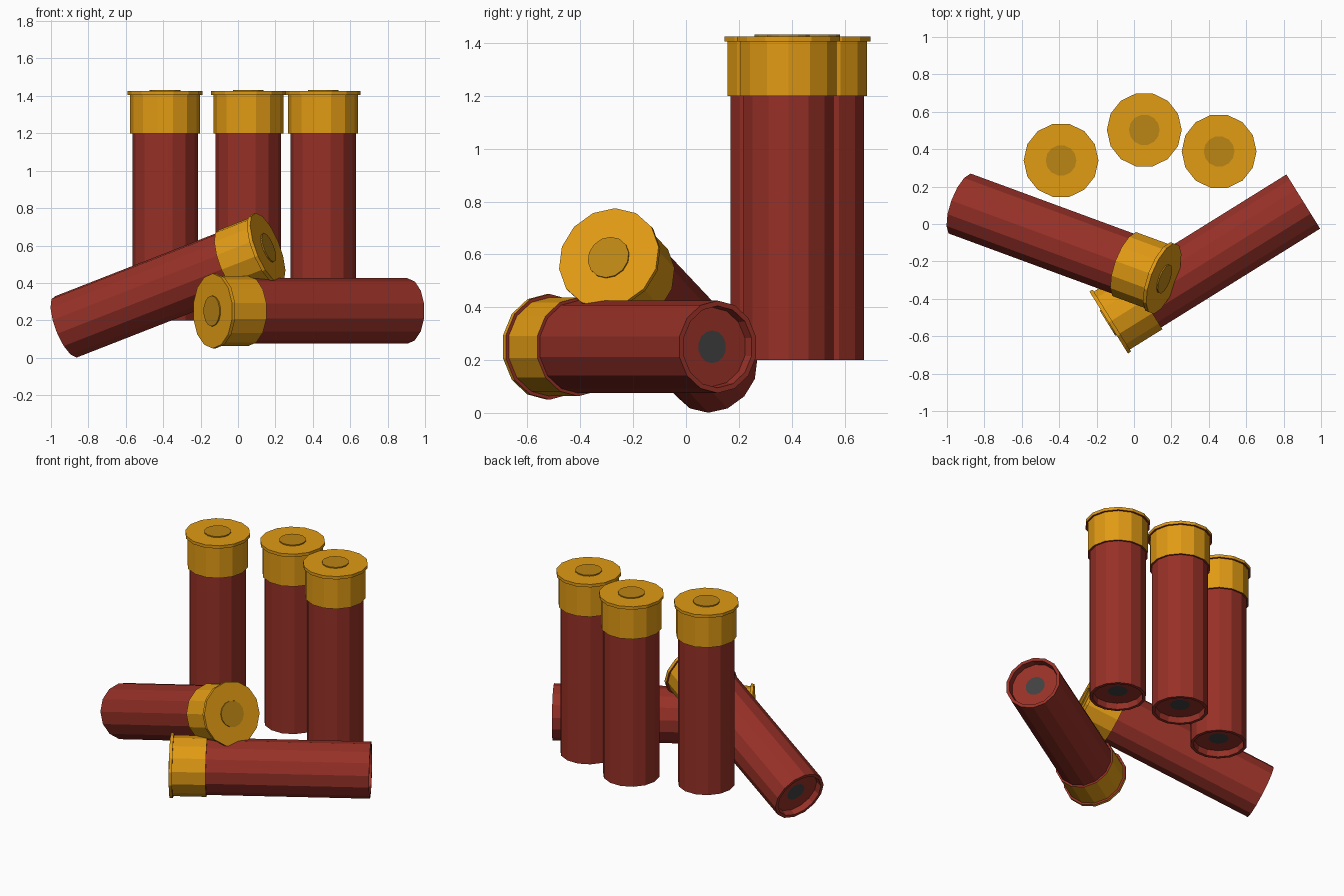
import bpy, bmesh, math
from mathutils import Vector, Matrix

if "Cube" in bpy.data.objects:
    bpy.data.objects.remove(bpy.data.objects["Cube"])

SIDES = 14


def material(name, rgb):
    m = bpy.data.materials.new(name)
    m.diffuse_color = (*rgb, 1.0)
    m.use_nodes = True
    m.node_tree.nodes["Principled BSDF"].inputs["Base Color"].default_value = m.diffuse_color
    return m


RED = material("red_plastic", (0.307, 0.030, 0.020))
GOLD = material("brass", (0.75, 0.325, 0.007))
DULL = material("dull_brass", (0.50, 0.235, 0.007))
DARK = material("dark_grey", (0.053, 0.053, 0.053))


def lathe(name, profile, mats, matrix, slots=None):
    """Spin (radius, height) points, listed from bottom to top, around z.
    slots gives the material index of each band."""
    bm = bmesh.new()
    rings = []
    for r, z in profile:
        if r == 0:
            rings.append([bm.verts.new((0, 0, z))] * SIDES)
        else:
            rings.append([bm.verts.new((r * math.cos(2 * math.pi * i / SIDES),
                                        r * math.sin(2 * math.pi * i / SIDES), z))
                          for i in range(SIDES)])
    for k, (a, b) in enumerate(zip(rings, rings[1:])):
        for i in range(SIDES):
            j = (i + 1) % SIDES
            corners = list(dict.fromkeys((a[i], a[j], b[j], b[i])))
            face = bm.faces.new(corners)
            face.material_index = slots[k] if slots else 0
    mesh = bpy.data.meshes.new(name)
    bm.to_mesh(mesh)
    bm.free()
    for m in mats:
        mesh.materials.append(m)
    obj = bpy.data.objects.new(name, mesh)
    obj.matrix_world = matrix
    bpy.context.collection.objects.link(obj)


def cartridge(tag, base, axis=None):
    """One cartridge, from its recessed end at base towards its brass end."""
    matrix = Matrix.Translation(base)
    if axis:
        matrix = matrix @ Vector(axis).to_track_quat('Z', 'X').to_matrix().to_4x4()
    # dark centre of the recessed end
    lathe("end_plug_" + tag, [(0, 0.04), (0.062, 0.04)], [DARK], matrix)
    # recess floor, lip and tube wall
    lathe("hull_" + tag,
          [(0.062, 0.04), (0.15, 0.04), (0.155, 0), (0.175, 0), (0.175, 1.0)],
          [RED], matrix)
    # brass cup and rim, with red undersides on both steps
    lathe("brass_head_" + tag,
          [(0.175, 1.0), (0.187, 1.0), (0.187, 1.205), (0.2, 1.205),
           (0.2, 1.225), (0.082, 1.225)],
          [GOLD, RED], matrix, [1, 0, 1, 0, 0])
    # raised cap in the middle of the head
    lathe("primer_" + tag, [(0.082, 1.225), (0.082, 1.232), (0, 1.232)], [DULL], matrix)


# three standing cartridges
for tag, x, y in (("left", -0.39, 0.34), ("middle", 0.055, 0.503), ("right", 0.455, 0.388)):
    cartridge(tag, (x, y, 0.2))

# one lying flat, one leaning across it
cartridge("lying", (0.905, 0.12, 0.25), (-1.033, -0.642, 0))
cartridge("leaning", (-0.92, 0.105, 0.165), (1.087, -0.40, 0.425))
